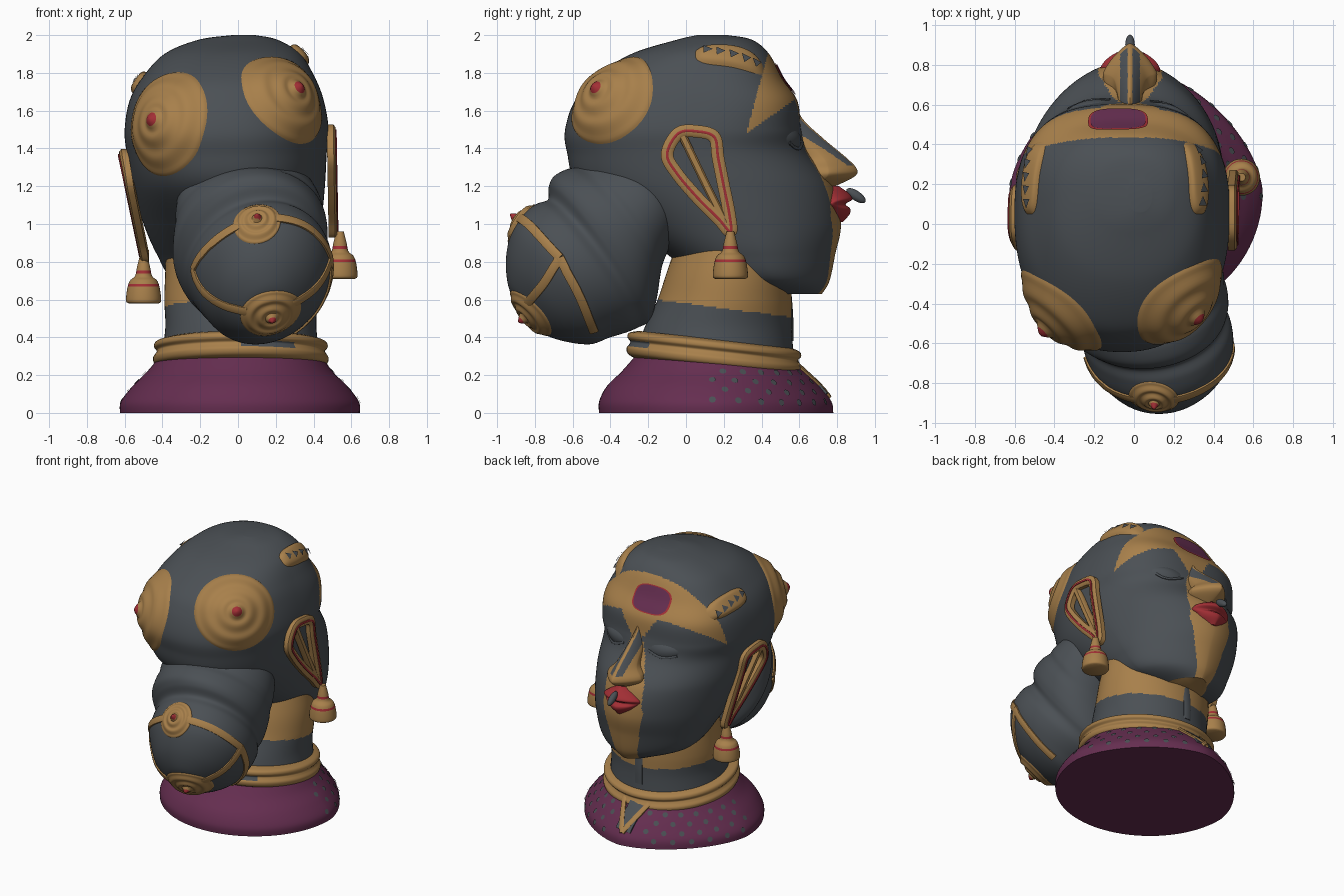
import bpy, bmesh, math
from mathutils import Vector
from mathutils.bvhtree import BVHTree

cube = bpy.data.objects.get("Cube")
if cube:
    bpy.data.objects.remove(cube, do_unlink=True)


def material(name, rgb):
    m = bpy.data.materials.new(name)
    m.use_nodes = True
    m.diffuse_color = (*rgb, 1)
    m.node_tree.nodes["Principled BSDF"].inputs["Base Color"].default_value = (*rgb, 1)
    return m


SLATE = material("slate grey", (.07, .08, .09))
GOLD = material("ochre gold", (.39, .215, .07))
PLUM = material("plum", (.13, .027, .08))
RED = material("red", (.36, .028, .035))


def build(name, verts, faces, mats, rule=None, recalc=True):
    """Mesh object with smooth shading; rule picks a material from a face centre."""
    me = bpy.data.meshes.new(name)
    me.from_pydata([tuple(v) for v in verts], [], faces)
    if recalc:
        bm = bmesh.new()
        bm.from_mesh(me)
        bmesh.ops.recalc_face_normals(bm, faces=bm.faces)
        bm.to_mesh(me)
        bm.free()
    for m in mats:
        me.materials.append(m)
    for p in me.polygons:
        p.use_smooth = True
        if rule:
            p.material_index = rule(p.center)
    me.set_sharp_from_angle(angle=math.radians(45))
    ob = bpy.data.objects.new(name, me)
    bpy.context.collection.objects.link(ob)
    return BVHTree.FromPolygons([v.co for v in me.vertices], [p.vertices[:] for p in me.polygons])


def spline(pts, n, closed=False):
    p = [Vector(q) for q in pts]
    m = len(p)
    get = lambda i: p[i % m] if closed else p[max(0, min(m - 1, i))]
    out = []
    for i in range(m if closed else m - 1):
        a, b, c, d = (get(i + k) for k in (-1, 0, 1, 2))
        for j in range(n):
            t = j / n
            out.append(b + (c - a) * (t / 2) + (a * 2 - b * 5 + c * 4 - d) * (t * t / 2)
                       + (b * 3 - a - c * 3 + d) * (t ** 3 / 2))
    return out if closed else out + [p[-1]]


def tube_faces(rows, segs, closed=False):
    f = [(i * segs + j, i * segs + (j + 1) % segs,
          (i + 1) % rows * segs + (j + 1) % segs, (i + 1) % rows * segs + j)
         for i in range(rows if closed else rows - 1) for j in range(segs)]
    if not closed:
        f += [tuple(range(segs))[::-1], tuple(range((rows - 1) * segs, rows * segs))]
    return f


def loft(name, rows, mats, rule=None, steps=6, segs=64, mid=.5, back=2, place=lambda v: v):
    """Rows are (z, centre x, half width, back y, front y, front squareness)."""
    rows = spline(rows, steps)
    verts = []
    for z, cx, hw, yb, yf, n in rows:
        ym = yb + (yf - yb) * mid
        for k in range(segs):
            a = 2 * math.pi * k / segs
            c, s = math.cos(a), math.sin(a)
            e = 2 / (n if s > 0 else back)
            reach = yf - ym if s > 0 else ym - yb
            verts.append(place(Vector((cx + hw * math.copysign(abs(c) ** e, c),
                                       ym + reach * math.copysign(abs(s) ** e, s), z))))
    return build(name, verts, tube_faces(len(rows), segs), mats, rule)


def turned(profile, cx=0, cy=0):
    return [(z, cx, r, cy - r, cy + r, 2) for z, r in profile]


def drape(name, surface, centre, normal, a, b, height, mats, core=0, rings=24, square=2):
    """Round relief laid over a surface; the second material fills the core."""
    c, n = Vector(centre), Vector(normal).normalized()
    u = Vector((0, 0, 1)).cross(n).normalized()
    v = n.cross(u)
    verts, segs = [], 56
    for i in range(rings + 1):
        r = max(i / rings, .001)
        for k in range(segs):
            x, y = math.cos(2 * math.pi * k / segs), math.sin(2 * math.pi * k / segs)
            q = r / (abs(x) ** square + abs(y) ** square) ** (1 / square)
            p = c + u * (a * q * x) + v * (b * q * y)
            hit = surface.ray_cast(p + n * .5, -n)[0] or surface.find_nearest(p)[0]
            verts.append(hit + n * height(r))
    faces = [f[::-1] for f in tube_faces(rings + 1, segs)[:-1]]
    mid = sum(verts[:segs], Vector()) / segs
    build(name, verts, faces, mats, lambda q: int((q - mid).length < core), False)


def ribbon(name, path, half, thick, mat, surface=None, normal=None, closed=False, lift=0):
    """Flat strip following a path, laid on a surface or facing a fixed normal."""
    pts = spline(path, 10, closed)
    if surface:
        near = [surface.find_nearest(p)[:2] for p in pts]
    else:
        near = [(p, Vector(normal)) for p in pts]
    verts, m = [], len(near)
    for i, (p, n) in enumerate(near):
        nxt = near[(i + 1) % m if closed else min(i + 1, m - 1)][0]
        prv = near[i - 1 if closed else max(i - 1, 0)][0]
        side = n.cross(nxt - prv).normalized() * half
        for s, h in ((-1, -.01), (-1, thick * .7), (-.6, thick), (.6, thick), (1, thick * .7), (1, -.01)):
            verts.append(p + side * s + n * (h + lift))
    build(name, verts, tube_faces(m, 6, closed), [mat])


def plates(name, surface, points, radius, sides, mat, lift):
    verts, faces = [], []
    for q in points:
        p, n = surface.find_nearest(Vector(q))[:2]
        u = Vector((0, 0, 1)).cross(n).normalized()
        v = n.cross(u)
        faces.append(tuple(range(len(verts), len(verts) + sides)))
        for k in range(sides):
            t = 2 * math.pi * k / sides
            verts.append(p + n * lift + (u * math.cos(t) + v * math.sin(t)) * radius)
    build(name, verts, faces, [mat], None, False)


# Head with painted forehead band, mouth area and chin
FX = -.02


def head_paint(p):
    x, y, z = abs(p.x - FX), p.y, p.z
    if y > .3 and z > 1.48 + .7 * (y - .32) and y > .32 + .27 * (z - 1.48):
        return 1
    if y > .5 and 1.5 < z < 1.7:
        return int(x < .04 + .7 * (z - 1.5))
    if y > .5 and z < 1.5:
        limit = .16 - max(0, z - 1.22) * .42 if z > 1.05 else .075 + (z - .65) * .24
        return int(x < limit)
    return 0


head = loft("head", [
    (2.0, .03, .06, .06, .22, 2), (1.975, 0, .21, -.05, .35, 2.2), (1.9, -.03, .36, -.29, .44, 2.6),
    (1.77, -.05, .46, -.5, .51, 2.8), (1.65, -.06, .515, -.59, .59, 2.8),
    (1.5, -.06, .54, -.64, .61, 2.6), (1.38, -.06, .53, -.63, .65, 2.2),
    (1.2, -.05, .51, -.57, .78, 2), (1, -.03, .47, -.32, .82, 1.8), (.84, -.01, .42, -.1, .79, 1.7),
    (.7, 0, .34, .08, .76, 1.6), (.63, 0, .15, .3, .72, 1.6)],
    [SLATE, GOLD], head_paint, 14, 340, .55, 2.25)

# Nose, lips, peg and eyes
loft("nose", [(1.67, FX, .04, .4, .57, 1.5), (1.56, FX, .04, .4, .615, 1.5), (1.45, FX, .055, .5, .73, 1.5),
              (1.35, FX, .08, .6, .85, 1.4), (1.29, FX, .13, .6, .905, 1.3), (1.25, FX, .13, .6, .89, 1.3),
              (1.2, FX, .07, .6, .79, 1.5)], [GOLD, SLATE],
     lambda p: int(.012 < abs(p.x - FX) < .05 and p.z > 1.31), 10, 128)
loft("lips", [(1.01, FX, .04, .7, .83, 1.6), (1.05, FX, .09, .7, .865, 1.6), (1.08, FX, .12, .7, .87, 1.6),
              (1.105, FX, .15, .7, .845, 1.6), (1.13, FX, .14, .7, .88, 1.6), (1.16, FX, .1, .7, .865, 1.6),
              (1.2, FX, .03, .7, .81, 1.6)], [RED])
bpy.ops.mesh.primitive_uv_sphere_add(segments=24, ring_count=12, location=(FX, .9, 1.15), rotation=(-.6, 0, 0))
peg = bpy.context.object
peg.name, peg.scale = "lip_peg", (.024, .06, .026)
peg.data.materials.append(SLATE)
bpy.ops.object.shade_smooth()
for side, label in ((-1, "left"), (1, "right")):
    x = FX + side * .22
    drape(label + "_eyelid", head, (x, .6, 1.45), (side * .3, 1, 0), .11, .045,
          lambda r: .016 * (1 - r * r) - .002, [SLATE], rings=8)
    ribbon(label + "_lash_line", [(FX + side * d, .6, z) for d, z in ((.1, 1.43), (.2, 1.4), (.32, 1.43))],
           .008, .008, SLATE, head)

# Forehead patch
drape("patch_border", head, (-.08, .55, 1.78), (0, .85, .5), .15, .1, lambda r: .006, [RED], 0, 8, 3)
drape("forehead_patch", head, (-.08, .55, 1.78), (0, .85, .5), .138, .093, lambda r: .01, [PLUM], 0, 8, 3)

# Rolled bun behind the head: (distance, centre x, half width, underside, top)
START, AXIS = Vector((0, -.1, 1.15)), Vector((.15, -.75, -.55)).normalized()
TURN = Vector((0, 0, 1)).rotation_difference(AXIS)
BUN = [(0, 0, .28, .15, .28), (.12, 0, .37, .19, .37), (.24, 0, .4, .26, .4), (.3, 0, .4, .32, .405),
       (.36, 0, .41, .39, .43), (.43, 0, .41, .46, .44), (.48, .01, .39, .485, .42), (.53, .02, .365, .475, .365),
       (.6, .03, .375, .455, .385), (.7, .03, .365, .42, .385), (.8, .03, .32, .39, .34),
       (.9, .02, .24, .3, .24), (.97, .01, .13, .2, .12), (.99, 0, .03, .1, .02)]
bun = loft("bun", [(t, cx, hw, -low, up, 2) for t, cx, hw, low, up in BUN],
           [SLATE], segs=96, place=lambda v: START + TURN @ v)


# Ringed discs on hair and bun
def ringed(lift):
    def height(r):
        nub = .028 * max(0, 1 - (r / .22) ** 2)
        return lift * (1 - r * r) + .005 * math.cos(r * 18) + .008 + nub - .03 * max(0, r - .95) / .05
    return height


drape("right_hair_disc", head, (.355, -.51, 1.745), (.6, -.65, .45), .285, .27, ringed(.05), [GOLD, RED], .036)
drape("left_hair_disc", head, (-.44, -.52, 1.55), (-.62, -.75, .15), .285, .29, ringed(.045), [GOLD, RED], .036)
drape("upper_bun_disc", bun, (.1, -.88, 1.01), (0, -.75, .65), .13, .13, ringed(.012), [GOLD, RED], .03)
drape("lower_bun_disc", bun, (.18, -.86, .5), (.1, -.75, -.6), .17, .16, ringed(.018), [GOLD, RED], .03)
for label, path in {
        "right_upper": [(.18, -.88, 1.03), (.34, -.8, .97), (.46, -.66, .82)],
        "right_back": [(.46, -.66, .82), (.44, -.76, .68), (.28, -.87, .55)],
        "right_down": [(.46, -.66, .82), (.44, -.56, .62), (.32, -.48, .4)],
        "left_upper": [(.03, -.88, 1.0), (-.12, -.82, .9), (-.22, -.68, .76)],
        "left_back": [(-.22, -.68, .76), (-.17, -.75, .64), (.05, -.84, .56)]}.items():
    ribbon(label + "_bun_strap", path, .024, .012, GOLD, bun)

# Hair clips with triangular windows
for label, x, z, out in (("right", .32, 1.885, (.55, 0, .8)), ("left", -.53, 1.755, (-.8, 0, .6))):
    drape(label + "_hair_clip", head, (x, .23, z), out, .185, .07,
          lambda r: .03 * (1 - r ** 8) - .004, [GOLD], 0, 12, 3)
    plates(label + "_clip_windows", head, [(x, .11 + .065 * k, z + .015 - .012 * k) for k in range(5)],
           .032, 3, SLATE, .031)

# Neck, collar rings and garment
loft("neck", [(.95, 0, .38, -.03, .5, 2), (.75, .015, .4, -.1, .55, 2), (.6, .015, .405, -.15, .56, 2),
              (.45, .015, .4, -.22, .56, 2), (.3, .015, .42, -.27, .57, 2)],
     [SLATE, GOLD], lambda p: int(p.z > .58 - .13 * p.y), 16)
ribbon("throat", [(0, .54, .64), (0, .55, .5), (0, .55, .38)], .03, .018, SLATE, normal=(0, 1, 0))
loft("collar", turned([(.24, .41), (.26, .455), (.29, .465), (.315, .45), (.33, .445), (.35, .46), (.375, .45),
                       (.39, .4)], .015, .15), [GOLD, SLATE],
     lambda p: int(p.y < -.2 and p.x > 0 and .305 < p.z + .11 * (p.y - .15) < .335),
     place=lambda v: v - Vector((0, 0, .11 * (v.y - .15))))
garment = loft("garment", [(0, .01, .635, -.46, .78, 1.65), (.06, .01, .63, -.46, .77, 1.65),
                           (.14, .01, .57, -.42, .71, 1.7), (.22, .01, .49, -.34, .63, 1.85),
                           (.3, .015, .43, -.27, .55, 2)], [PLUM], segs=96)
dots = []
for row in range(4):
    z = .06 + .05 * row
    reach = .67 - .85 * z
    for k in range(15):
        a = math.pi * (k + .5 * (row % 2)) / 14.5
        if abs(a - math.pi / 2) > .2:
            dots.append((reach * math.cos(a), .14 + reach * math.sin(a), z))
plates("garment_dots", garment, dots, .019, 8, SLATE, .005)
ribbon("neck_opening", [(-.02, .6, .25), (-.01, .68, .18), (0, .75, .1)], .06, .008, SLATE, garment)
for side, label in ((-1, "left"), (1, "right")):
    ribbon(label + "_opening_trim", [(side * .1, .58, .26), (side * .06, .66, .19), (0, .75, .08)],
           .018, .015, GOLD, garment)

# Teardrop earrings with bells
LOOP = [(-.04, 1.48), (.06, 1.49), (.15, 1.46), (.17, 1.35), (.2, 1.2), (.23, 1.05), (.235, .96),
        (.17, 1.03), (.06, 1.14), (-.05, 1.27), (-.1, 1.37)]
for side, label, top, low, drop, bx in ((1, "right", .48, .49, 0, .54), (-1, "left", -.595, -.48, -.13, -.5)):
    def at(y, z):
        return (low + (top - low) * (z - .95) / .55, y, z + drop)
    loop = [at(*q) for q in LOOP]
    out = (side, 0, 0)
    ribbon(label + "_ear_loop", loop, .033, .035, GOLD, normal=out, closed=True)
    ribbon(label + "_ear_loop_line", loop, .007, .006, RED, normal=out, closed=True, lift=.036)
    ribbon(label + "_ear_bar", [at(-.02, 1.47), at(.1, 1.22), at(.22, .98)], .022, .03, GOLD, normal=out)
    loft(label + "_ear_bell", turned([(.71 + drop, .08), (.725 + drop, .093), (.79 + drop, .086),
                                      (.83 + drop, .072), (.855 + drop, .045), (.9 + drop, .035),
                                      (.96 + drop, .02)], bx, .235), [GOLD, RED],
         lambda p: int(.795 < p.z - drop < .81 or .865 < p.z - drop < .885), segs=32)
